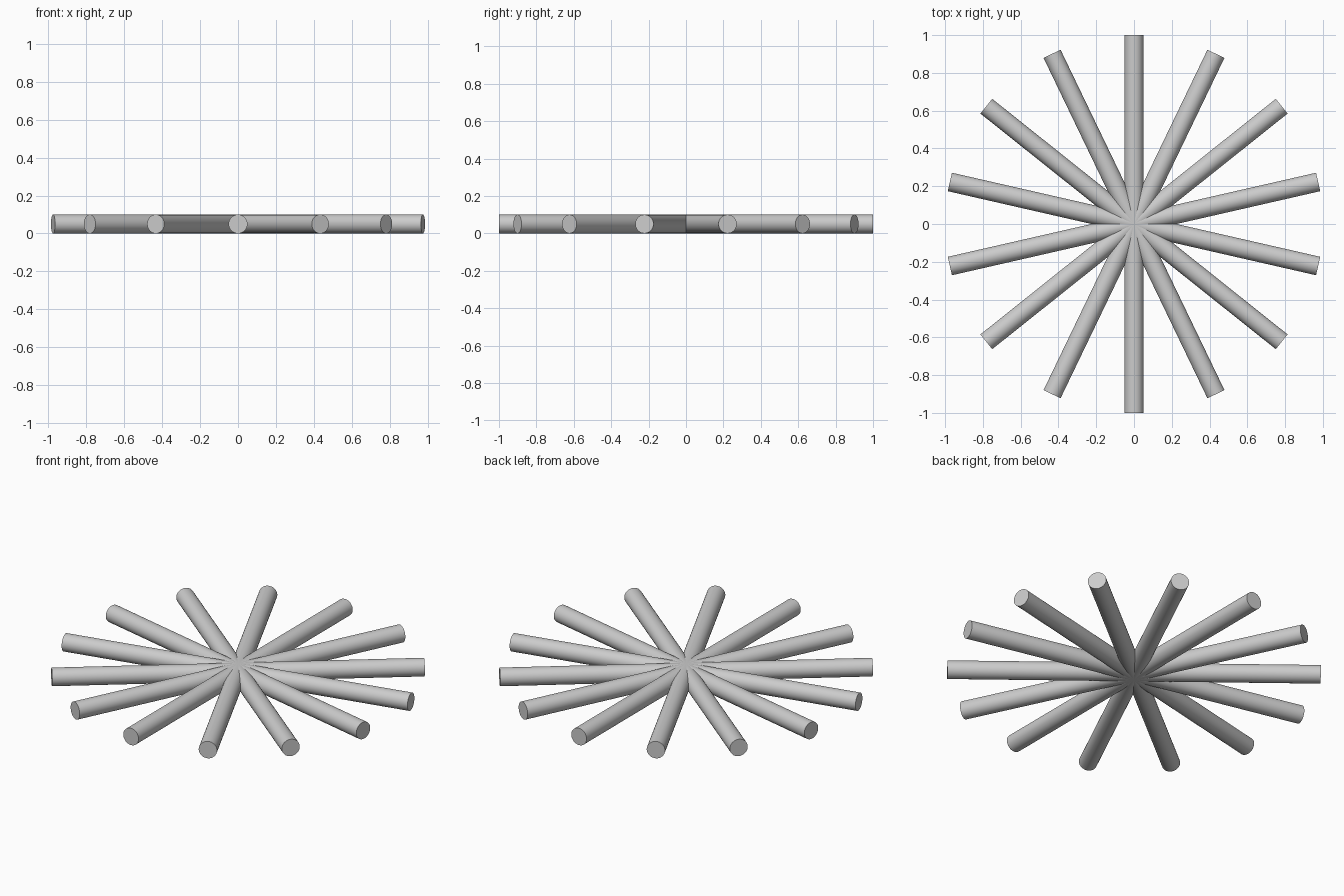
import bpy
from math import pi, radians

cube = bpy.data.objects.get("Cube")
if cube:
    bpy.data.objects.remove(cube, do_unlink=True)

ROD_COUNT = 7      # each rod spans the full diameter, giving two spokes
RADIUS = 0.05
LENGTH = 2.0

# Plain grey finish
grey = bpy.data.materials.new("plain_grey")
grey.use_nodes = True
color = (0.6, 0.6, 0.6, 1)
grey.diffuse_color = color
grey.node_tree.nodes["Principled BSDF"].inputs["Base Color"].default_value = color

# Round rods crossing at the centre
for i in range(ROD_COUNT):
    bpy.ops.mesh.primitive_cylinder_add(
        vertices=32, radius=RADIUS, depth=LENGTH,
        location=(0, 0, RADIUS), rotation=(pi / 2, 0, i * pi / ROD_COUNT))
    rod = bpy.context.object
    rod.name = f"spoke_rod_{i + 1}"
    rod.data.materials.append(grey)
    bpy.ops.object.shade_smooth_by_angle(angle=radians(30))
